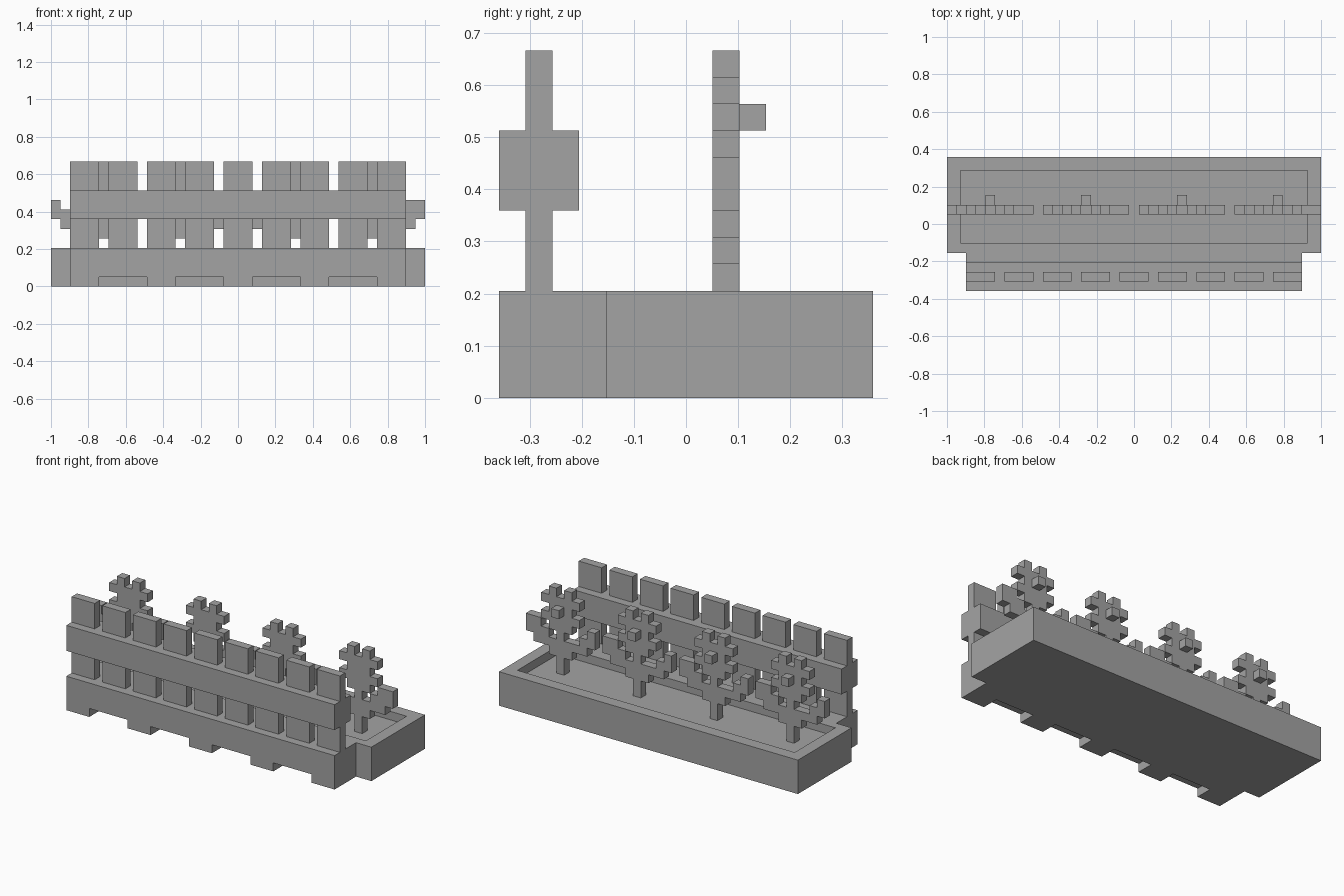
import bpy, bmesh
from mathutils import Vector

U = 2 / 39  # block unit

old = bpy.data.objects.get("Cube")
if old:
    bpy.data.objects.remove(old, do_unlink=True)

grey = bpy.data.materials.new("plain grey")
grey.use_nodes = True
colour = (0.37, 0.37, 0.37, 1)
grey.diffuse_color = colour
grey.node_tree.nodes["Principled BSDF"].inputs["Base Color"].default_value = colour


def finish(name, bm):
    """Scale a block-unit mesh to size and add it to the scene."""
    bmesh.ops.recalc_face_normals(bm, faces=bm.faces[:])
    bmesh.ops.scale(bm, vec=(U, U, U), verts=bm.verts[:])
    mesh = bpy.data.meshes.new(name)
    bm.to_mesh(mesh)
    bm.free()
    mesh.materials.append(grey)
    obj = bpy.data.objects.new(name, mesh)
    bpy.context.collection.objects.link(obj)
    return obj


def box_mesh(lo, hi):
    bm = bmesh.new()
    bmesh.ops.create_cube(bm, size=1)
    for v in bm.verts:
        v.co = Vector([h if c > 0 else l for c, l, h in zip(v.co, lo, hi)])
    return bm


def box(name, lo, hi):
    return finish(name, box_mesh(lo, hi))


def thicken(bm, depth):
    """Extrude a flat xz sheet along +y."""
    geom = bmesh.ops.extrude_face_region(bm, geom=bm.faces[:])["geom"]
    moved = [g for g in geom if isinstance(g, bmesh.types.BMVert)]
    bmesh.ops.translate(bm, vec=(0, depth, 0), verts=moved)


def prism(name, outline, y0, y1):
    bm = bmesh.new()
    bm.faces.new([bm.verts.new((x, y0, z)) for x, z in outline])
    thicken(bm, y1 - y0)
    return finish(name, bm)


def block_panel(name, rows, cx, top, y0, y1):
    """Flat panel cut from a grid of square blocks, drawn top row first."""
    bm = bmesh.new()
    for r, row in enumerate(rows):
        for c, mark in enumerate(row):
            if mark == "#":
                x, z = cx - len(row) / 2 + c, top - r
                bm.faces.new([bm.verts.new((x + i, y0, z - j))
                              for i, j in ((0, 1), (1, 1), (1, 0), (0, 0))])
    bmesh.ops.remove_doubles(bm, verts=bm.verts[:], dist=0.01)
    thicken(bm, y1 - y0)
    bmesh.ops.recalc_face_normals(bm, faces=bm.faces[:])
    bmesh.ops.dissolve_limit(bm, angle_limit=0.02, verts=bm.verts[:], edges=bm.edges[:])
    return finish(name, bm)


# Planter tray with a shallow bed sunk into its top
bm = box_mesh((-19.5, -3, 0), (19.5, 7, 4))
bed = max(bm.faces, key=lambda f: f.calc_center_median().z)
bmesh.ops.inset_region(bm, faces=[bed], thickness=2)
for v in bed.verts:
    if v.co.y < 0:
        v.co.y = -2  # thinner wall on the fence side
bed = bmesh.ops.extrude_discrete_faces(bm, faces=[bed])["faces"][0]
bmesh.ops.translate(bm, vec=(0, 0, -1), verts=bed.verts[:])
finish("planter_tray", bm)

# Fence footing, notched along the bottom front
box("footing_back", (-17.5, -5, 0), (17.5, -3, 4))
outline = [(17.5, 0), (17.5, 4), (-17.5, 4), (-17.5, 0)]
for x in (-12, -4, 4, 12):
    outline += [(x - 2.5, 0), (x - 2.5, 1), (x + 2.5, 1), (x + 2.5, 0)]
prism("footing_front", outline, -7, -5)

# Fence rail and pickets
box("fence_rail", (-17.5, -7, 7), (17.5, -4, 10))
for i in range(9):
    x = -17.5 + 4 * i
    box(f"picket_{i + 1}", (x, -6, 4), (x + 3, -5, 13))

# Flowers: petals, leaves and stem in one panel, with a raised centre behind
flower = ["...#.#...",
          "..#####..",
          "...###...",
          "..#####..",
          "#..###.##",
          "##..#.###",
          ".#######.",
          "...###...",
          "....#....",
          "....#...."]
for i, x in enumerate((-15, -5, 5, 15)):
    block_panel(f"flower_{i + 1}", flower, x, 13, 1, 2)
    box(f"flower_centre_{i + 1}", (x - 0.5, 2, 10), (x + 0.5, 3, 11))
